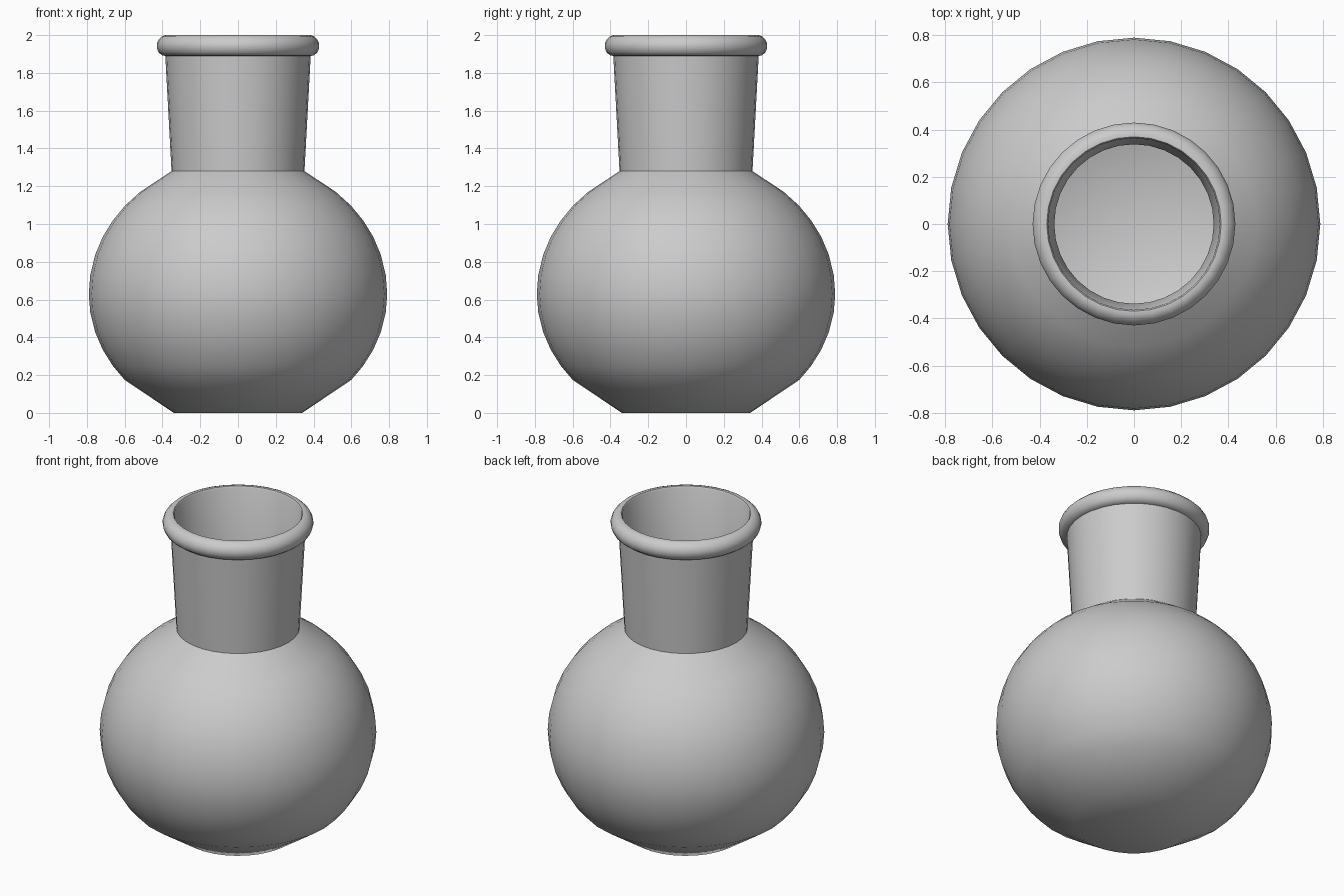
import bpy, bmesh
from math import sin, cos, pi, radians

if "Cube" in bpy.data.objects:
    bpy.data.objects.remove(bpy.data.objects["Cube"])

SEG = 32
WALL = 0.018

def lathe(name, profile, seg=SEG, sharp=35):
    bm = bmesh.new()
    rings = []
    for r, z in profile:
        if r < 1e-5:
            rings.append([bm.verts.new((0, 0, z))])
        else:
            rings.append([bm.verts.new((r * cos(2 * pi * i / seg), r * sin(2 * pi * i / seg), z))
                          for i in range(seg)])
    for a, b in zip(rings, rings[1:]):
        for i in range(seg):
            j = (i + 1) % seg
            if len(a) == 1:
                bm.faces.new((a[0], b[j], b[i]))
            elif len(b) == 1:
                bm.faces.new((a[i], a[j], b[0]))
            else:
                bm.faces.new((a[i], a[j], b[j], b[i]))
    bmesh.ops.recalc_face_normals(bm, faces=bm.faces)
    me = bpy.data.meshes.new(name)
    bm.to_mesh(me)
    bm.free()
    ob = bpy.data.objects.new(name, me)
    bpy.context.collection.objects.link(ob)
    bpy.ops.object.select_all(action='DESELECT')
    ob.select_set(True)
    bpy.context.view_layer.objects.active = ob
    bpy.ops.object.shade_smooth_by_angle(angle=radians(sharp))
    return ob

# Round belly: elliptical arc from foot to shoulder
angles = [-40.5, -33, -25, -17, -8, 0, 8, 17, 25, 33, 41, 49]
belly = [(0.34, 0.0)] + [
    (0.79 * cos(radians(a)), 0.63 + (0.70 if a < 0 else 0.715) * sin(radians(a)))
    for a in angles] + [(0.352, 1.28)]

# Rolled lip around the mouth
lip = [(0.385, 1.89), (0.402, 1.893), (0.42, 1.908), (0.43, 1.932), (0.43, 1.955),
       (0.42, 1.977), (0.402, 1.994), (0.385, 2.0), (0.37, 2.0), (0.364, 1.99)]

# Hollow inside, following the outer wall down to the floor
inner = [(0.338, 1.275)] + [(r - WALL, z) for r, z in reversed(belly[1:-1])] + [(0.335, WALL)]

lathe("vase", [(0, 0)] + belly + lip + inner + [(0, WALL)])
